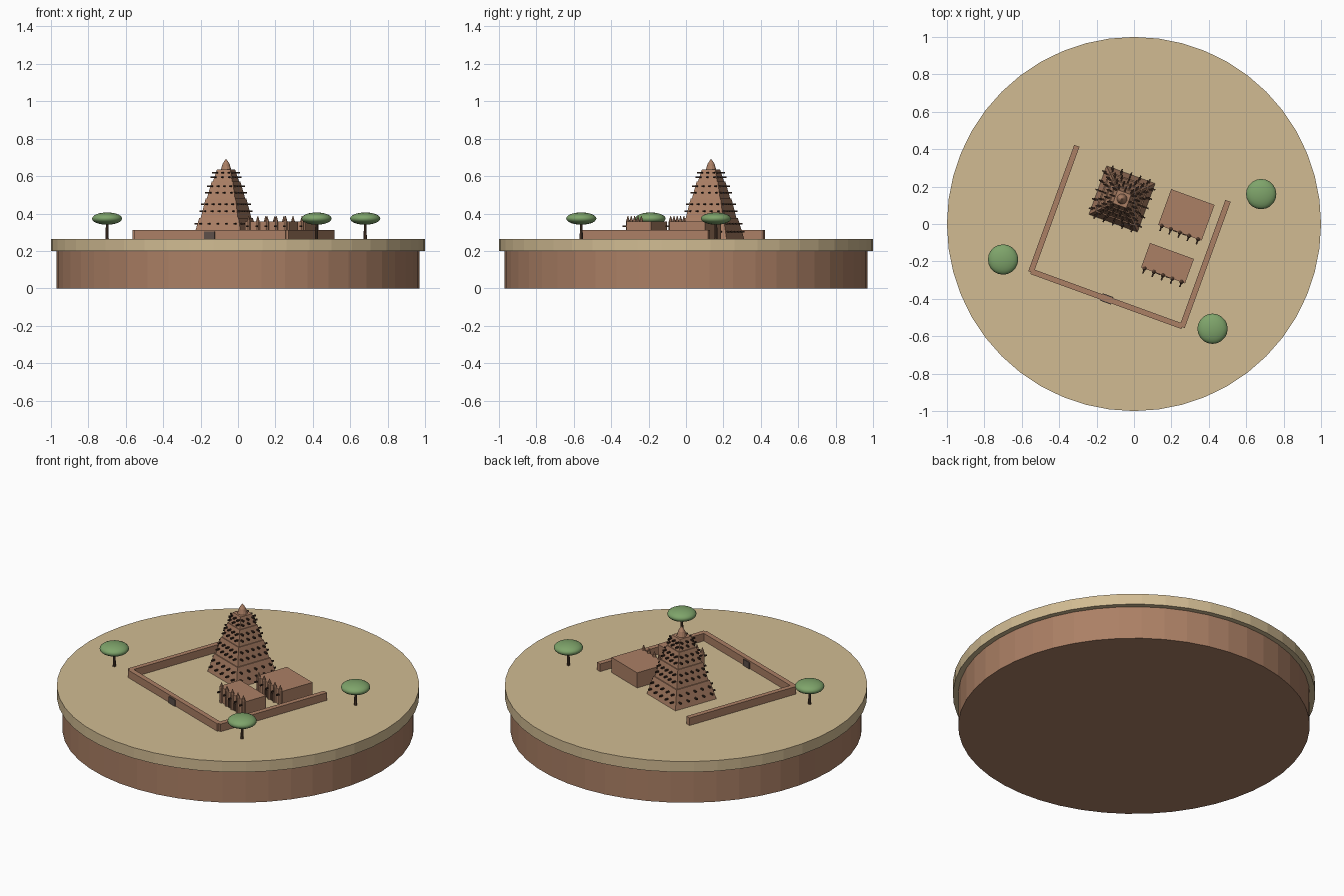
import bpy, bmesh, math
from mathutils import Matrix, Vector

cube = bpy.data.objects.get("Cube")
if cube:
    bpy.data.objects.remove(cube, do_unlink=True)


def material(name, rgb):
    m = bpy.data.materials.new(name)
    m.use_nodes = True
    m.diffuse_color = (*rgb, 1)
    m.node_tree.nodes["Principled BSDF"].inputs["Base Color"].default_value = (*rgb, 1)
    return m


SAND = material("sand", (0.64, 0.50, 0.29))
MUD = material("mud brick", (0.41, 0.215, 0.13))
BEAM = material("dark timber", (0.045, 0.024, 0.015))
GATE = material("gate wood", (0.11, 0.08, 0.068))
TRUNK = material("trunk bark", (0.09, 0.05, 0.03))
LEAF = material("leaves", (0.21, 0.37, 0.145))

GROUND = 0.265
# The walled compound is turned on the round ground
COMPOUND = Matrix.Rotation(math.radians(-20), 4, 'Z')


def finish(name, bm, mat, frame=Matrix(), smooth=False):
    mesh = bpy.data.meshes.new(name)
    bm.to_mesh(mesh)
    bm.free()
    mesh.materials.append(mat)
    ob = bpy.data.objects.new(name, mesh)
    ob.matrix_world = frame
    bpy.context.collection.objects.link(ob)
    if smooth:
        for p in mesh.polygons:
            p.use_smooth = True
    return ob


def add_box(bm, lo, hi):
    lo, hi = Vector(lo), Vector(hi)
    bmesh.ops.create_cube(bm, size=1, matrix=Matrix.Translation((lo + hi) / 2)
                          @ Matrix.Diagonal((*(hi - lo), 1)))


def add_cone(bm, x, y, z0, z1, r0, r1, sides, turn=0):
    bmesh.ops.create_cone(bm, cap_ends=True, segments=sides, radius1=r0, radius2=r1,
                          depth=z1 - z0, matrix=Matrix.Translation((x, y, (z0 + z1) / 2))
                          @ Matrix.Rotation(turn, 4, 'Z'))


def box(name, lo, hi, mat, frame=COMPOUND):
    bm = bmesh.new()
    add_box(bm, lo, hi)
    return finish(name, bm, mat, frame)


# Round ground
for name, r, z0, z1, mat in (("earth_base", 0.97, 0, 0.2, MUD),
                             ("sand_disc", 1.0, 0.2, GROUND, SAND)):
    bm = bmesh.new()
    add_cone(bm, 0, 0, z0, z1, r, r, 48)
    finish(name, bm, mat)

# Courtyard wall, open at the back
WALL_TOP = 0.311
for side, x in (("right", -0.43), ("left", 0.43)):
    box(side + "_wall", (x - 0.015, -0.43, GROUND), (x + 0.015, 0.288, WALL_TOP), MUD)
box("front_wall", (-0.43, -0.441, GROUND), (0.43, -0.411, WALL_TOP), MUD)
box("gate", (-0.03, -0.447, GROUND), (0.03, -0.405, 0.303), GATE)

# Stepped tower with rows of projecting beams
TOWER = COMPOUND @ Matrix.Translation((-0.106, 0.104, 0))
TIERS = ((GROUND, 0.375, 0.138, 0.112, 5), (0.375, 0.48, 0.106, 0.085, 5),
         (0.48, 0.57, 0.080, 0.060, 4), (0.57, 0.635, 0.055, 0.038, 3))
tower, beams = bmesh.new(), bmesh.new()
for z0, z1, h0, h1, count in TIERS:
    add_cone(tower, 0, 0, z0, z1, h0 * math.sqrt(2), h1 * math.sqrt(2), 4, math.pi / 4)
    for t in (0.35, 0.72):
        z, half = z0 + t * (z1 - z0), h0 + t * (h1 - h0)
        for i in range(count):
            u = half * 0.82 * (2 * i / (count - 1) - 1)
            for quarter in range(4):
                old = set(beams.verts)
                add_box(beams, (u - 0.004, -half - 0.022, z - 0.004),
                        (u + 0.004, -half + 0.01, z + 0.004))
                bmesh.ops.rotate(beams, matrix=Matrix.Rotation(quarter * math.pi / 2, 3, 'Z'),
                                 verts=[v for v in beams.verts if v not in old])
finish("tower", tower, MUD, TOWER)
finish("tower_beams", beams, BEAM, TOWER)

# Rounded finial
bm = bmesh.new()
add_cone(bm, 0, 0, 0.635, 0.665, 0.028, 0.019, 12)
add_cone(bm, 0, 0, 0.665, 0.69, 0.019, 0.003, 12)
finish("tower_finial", bm, MUD, TOWER)

# Two flat-roofed halls with pinnacled front pilasters
ROOF = 0.357
for label, x0, x1, y0, y1 in (("rear", 0.123, 0.37, 0.04, 0.243),
                              ("front", 0.115, 0.365, -0.205, -0.066)):
    box(label + "_hall", (x0, y0, GROUND), (x1, y1, ROOF), MUD)
    posts, sticks = bmesh.new(), bmesh.new()
    for i in range(5):
        x = x0 + 0.02 + i * (x1 - x0 - 0.04) / 4
        add_cone(posts, x, y0, GROUND, ROOF, 0.011, 0.011, 8)
        add_cone(posts, x, y0, ROOF, 0.386, 0.011, 0.002, 8)
        add_box(sticks, (x - 0.004, y0 - 0.028, 0.329), (x + 0.004, y0, 0.337))
    finish(label + "_hall_pilasters", posts, MUD, COMPOUND)
    finish(label + "_hall_beams", sticks, BEAM, COMPOUND)
    middle = (x0 + x1) / 2
    for side in (-1, 1):
        x = middle + side * 0.026
        box(label + "_hall_door", (x - 0.012, y0 - 0.004, GROUND),
            (x + 0.012, y0 + 0.004, 0.31), BEAM)

# Flat-crowned trees
for i, (x, y) in enumerate(((-0.70, -0.19), (0.68, 0.16), (0.42, -0.56)), 1):
    bm = bmesh.new()
    add_cone(bm, x, y, GROUND, 0.36, 0.009, 0.006, 8)
    finish(f"tree_trunk_{i}", bm, TRUNK)
    bm = bmesh.new()
    bmesh.ops.create_icosphere(bm, subdivisions=3, radius=1,
                               matrix=Matrix.Translation((x, y, 0.373))
                               @ Matrix.Diagonal((0.081, 0.081, 0.033, 1)))
    finish(f"tree_crown_{i}", bm, LEAF, smooth=True)
